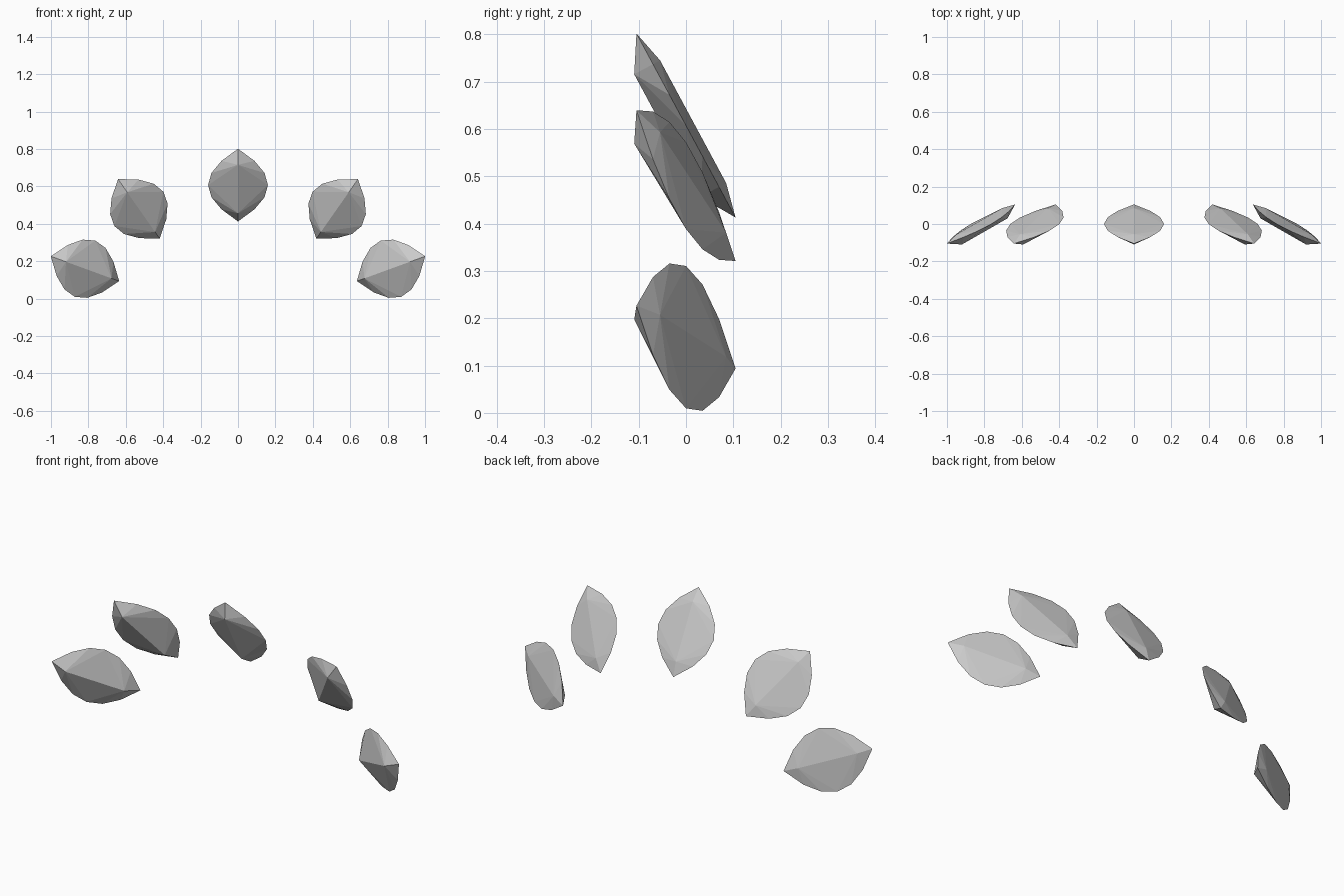
import bpy, bmesh
from math import radians
from mathutils import Matrix

if "Cube" in bpy.data.objects:
    bpy.data.objects.remove(bpy.data.objects["Cube"])

LENGTH = 0.4415                     # tip to tip
HALF_WIDTHS = [0, 0.088, 0.142, 0.16, 0.142, 0.088, 0]
FRONT, BACK = 0.045, 0.017          # ridge heights either side of the rim
TILT = radians(28.3)


def petal(name, x, z, roll):
    bm = bmesh.new()
    # leaf-shaped rim, pointed at both ends
    for i, w in enumerate(HALF_WIDTHS):
        v = LENGTH * (i / 6 - 0.5)
        for u in ({w, -w} if w else {0}):
            bm.verts.new((u, 0, v))
    # flat ridge on the front and a shallower one on the back
    for y in (-FRONT, BACK):
        for v in (-LENGTH / 3, LENGTH / 3):
            bm.verts.new((0, y, v))
    bmesh.ops.convex_hull(bm, input=bm.verts)
    bmesh.ops.recalc_face_normals(bm, faces=bm.faces)
    # lean the top forward, then roll around the arc
    bm.transform(Matrix.Translation((x, 0, z)) @ Matrix.Rotation(roll, 4, 'Y')
                 @ Matrix.Rotation(TILT, 4, 'X'))
    mesh = bpy.data.meshes.new(name)
    bm.to_mesh(mesh)
    bm.free()
    bpy.context.collection.objects.link(bpy.data.objects.new(name, mesh))


# arc of five petals, mirrored left and right
petal("petal_centre", 0, 0.607, 0)
for side, s in (("right", 1), ("left", -1)):
    petal("petal_upper_" + side, s * 0.53, 0.48, s * radians(35))
    petal("petal_lower_" + side, s * 0.818, 0.16, s * radians(70))
